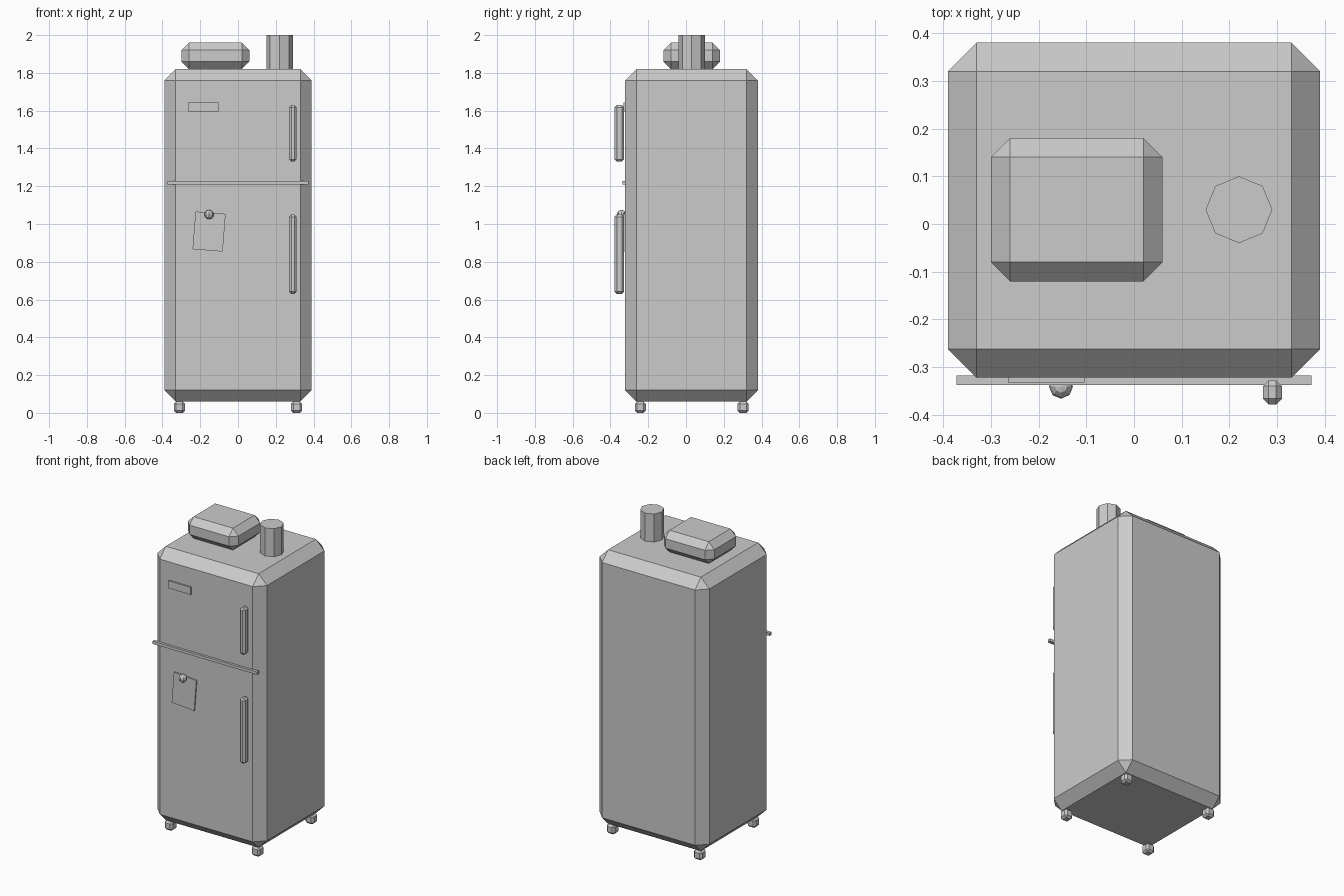
import bpy, bmesh
from mathutils import Matrix, Vector

if "Cube" in bpy.data.objects:
    bpy.data.objects.remove(bpy.data.objects["Cube"])

BODY_Y = 0.03    # depth centre of the cabinet


def finish(name, bm):
    mesh = bpy.data.meshes.new(name)
    bm.to_mesh(mesh)
    bm.free()
    obj = bpy.data.objects.new(name, mesh)
    bpy.context.collection.objects.link(obj)
    return obj


def box(name, lo, hi, chamfer=0.0):
    """Box between two corners, with flat chamfers on every edge."""
    lo, hi = Vector(lo), Vector(hi)
    bm = bmesh.new()
    bmesh.ops.create_cube(bm, size=1)
    bmesh.ops.scale(bm, vec=hi - lo, verts=bm.verts)
    if chamfer:
        bmesh.ops.bevel(bm, geom=bm.edges[:], offset=chamfer, segments=1,
                        affect='EDGES', profile=0.5)
    obj = finish(name, bm)
    obj.location = (lo + hi) / 2
    return obj


# Cabinet
box("cabinet", (-0.39, -0.322, 0.06), (0.39, 0.38, 1.82), 0.06)

# Four feet
for side, x in (("left", -0.31), ("right", 0.31)):
    for end, y in (("front", BODY_Y - 0.272), ("back", BODY_Y + 0.272)):
        box(f"{end}_{side}_foot", (x - 0.029, y - 0.029, 0),
            (x + 0.029, y + 0.029, 0.06), 0.012)

# Door seam strip and blank badge plate
box("door_seam", (-0.372, -0.337, 1.21), (0.372, -0.317, 1.228))
box("badge_plate", (-0.264, -0.332, 1.595), (-0.104, -0.318, 1.643))

# Door handles
for name, z0, z1 in (("upper_handle", 1.33, 1.63), ("lower_handle", 0.63, 1.05)):
    box(name, (0.27, -0.378, z0), (0.31, -0.328, z1), 0.012)

# Tilted paper note
note = box("paper_note", (-0.233, -0.330, 0.86), (-0.073, -0.320, 1.06))
note.rotation_euler.y = 0.08

# Round magnet holding the note
bm = bmesh.new()
bmesh.ops.create_uvsphere(bm, u_segments=8, v_segments=6, radius=0.025)
finish("magnet", bm).location = (-0.153, -0.341, 1.05)

# Bread bin on top
box("bread_bin", (-0.30, -0.12, 1.82), (0.06, 0.18, 1.96), 0.04)

# Eight-sided canister on top
bm = bmesh.new()
bmesh.ops.create_cone(bm, cap_ends=True, segments=8, radius1=0.07,
                      radius2=0.07, depth=0.18)
finish("canister", bm).location = (0.22, BODY_Y, 1.91)
